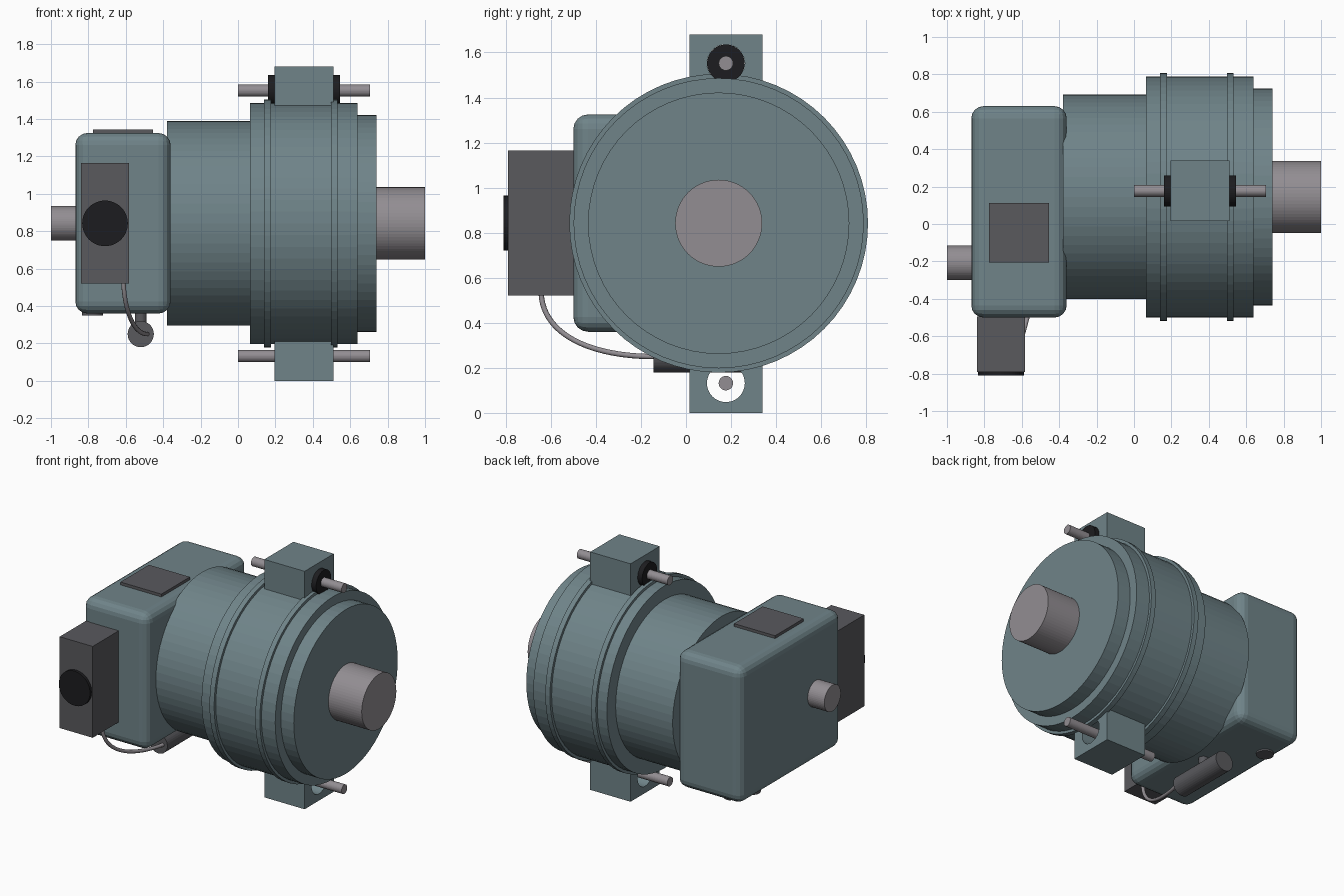
import bpy, bmesh
from math import cos, sin, pi
from mathutils import Vector

if "Cube" in bpy.data.objects:
    bpy.data.objects.remove(bpy.data.objects["Cube"])


def material(name, rgb):
    m = bpy.data.materials.new(name)
    m.diffuse_color = (*rgb, 1)
    m.use_nodes = True
    m.node_tree.nodes["Principled BSDF"].inputs["Base Color"].default_value = m.diffuse_color
    return m


PAINT = material("painted_housing", (0.16, 0.23, 0.25))
STEEL = material("steel", (0.29, 0.27, 0.29))
DARK = material("dark_grey", (0.10, 0.10, 0.11))
RUBBER = material("black_rubber", (0.012, 0.012, 0.014))

AXIS_Y, AXIS_Z = 0.145, 0.842      # main axis
MOUNT_Y = 0.177                    # mounting lug centre line


def finish(name, bm, mat):
    bmesh.ops.recalc_face_normals(bm, faces=bm.faces)
    me = bpy.data.meshes.new(name)
    bm.to_mesh(me)
    bm.free()
    me.materials.append(mat)
    ob = bpy.data.objects.new(name, me)
    bpy.context.collection.objects.link(ob)
    return ob


def lathe(name, axis, centre, profile, mat, sides=64):
    """Closed solid turned about 'x', 'y' or 'z'; profile = (position, radius)."""
    bm = bmesh.new()
    rings = []
    for p, r in profile:
        ring = []
        for i in range(sides):
            a, b = r * cos(2 * pi * i / sides), r * sin(2 * pi * i / sides)
            c, d = centre
            co = {"x": (p, c + a, d + b), "y": (c + a, p, d + b), "z": (c + a, d + b, p)}[axis]
            ring.append(bm.verts.new(co))
        rings.append(ring)
    for r0, r1 in zip(rings, rings[1:]):
        for i in range(sides):
            j = (i + 1) % sides
            bm.faces.new((r0[i], r0[j], r1[j], r1[i]))
    bm.faces.new(rings[0])
    bm.faces.new(rings[-1])
    return finish(name, bm, mat)


def box(name, lo, hi, mat, bevel=0):
    bm = bmesh.new()
    bmesh.ops.create_cube(bm, size=1)
    for v in bm.verts:
        v.co = [(l + h) / 2 + c * (h - l) for l, h, c in zip(lo, hi, v.co)]
    ob = finish(name, bm, mat)
    if bevel:
        mod = ob.modifiers.new("rounded_edges", "BEVEL")
        mod.width, mod.segments = bevel, 4
    return ob


# Stepped motor drum with two clamping ribs and the output shaft
main = (AXIS_Y, AXIS_Z)
lathe("motor_drum", "x", main,
      [(-0.38, 0.547), (0.065, 0.547), (0.065, 0.644), (0.64, 0.644),
       (0.64, 0.58), (0.74, 0.58)], PAINT)
for n, x in (("rear", 0.14), ("front", 0.497)):
    lathe(f"{n}_rib", "x", main, [(x, 0.663), (x + 0.036, 0.663)], PAINT)
lathe("output_shaft", "x", main, [(0.73, 0.193), (1.0, 0.193)], STEEL)

# Gearbox with inspection plate, input shaft and drain plug
box("gearbox_housing", (-0.87, -0.5, 0.36), (-0.36, 0.63, 1.325), PAINT, 0.065)
box("top_plate", (-0.775, -0.205, 1.315), (-0.455, 0.113, 1.345), DARK)
lathe("input_shaft", "x", (-0.207, AXIS_Z), [(-1.0, 0.092), (-0.86, 0.092)], STEEL, 48)
lathe("drain_plug", "z", (-0.778, 0.376), [(0.348, 0.057), (0.37, 0.057)], DARK, 32)

# Side control box with round cap
box("control_box", (-0.84, -0.79, 0.52), (-0.582, -0.495, 1.165), DARK)
lathe("control_cap", "y", (-0.711, AXIS_Z), [(-0.81, 0.122), (-0.785, 0.122)], RUBBER, 48)

# Sensor canister slung under the gearbox
lathe("sensor_canister", "y", (-0.52, 0.25), [(-0.145, 0.07), (0.28, 0.07)], DARK, 32)
lathe("sensor_post", "z", (-0.52, 0.07), [(0.26, 0.032), (0.38, 0.032)], DARK, 24)

# Cable from control box to canister
cu = bpy.data.curves.new("sensor_cable", "CURVE")
cu.dimensions = "3D"
cu.bevel_depth, cu.bevel_resolution, cu.resolution_u = 0.012, 3, 24
cu.use_fill_caps = True
sp = cu.splines.new("BEZIER")
sp.bezier_points.add(1)
for bp, co, hand in zip(sp.bezier_points,
                        ((-0.613, -0.643, 0.53), (-0.485, -0.14, 0.25)),
                        ((0.01, 0.01, -0.19), (-0.06, -0.27, 0.0))):
    co, hand = Vector(co), Vector(hand)
    bp.handle_left_type = bp.handle_right_type = "FREE"
    bp.co = co
    if co.z > 0.4:
        bp.handle_right, bp.handle_left = co + hand, co - hand
    else:
        bp.handle_left, bp.handle_right = co + hand, co - hand
cu.materials.append(STEEL)
cable = bpy.data.objects.new("sensor_cable", cu)
bpy.context.collection.objects.link(cable)
bpy.context.view_layer.objects.active = cable
cable.select_set(True)
bpy.ops.object.convert(target="MESH")

# Upper and lower mounting lugs, bored through, with a pin in each
for n, lo, hi, z in (("upper", 1.40, 1.68, 1.552), ("lower", 0.0, 0.28, 0.132)):
    lug = box(f"{n}_lug", (0.195, 0.015, lo), (0.51, 0.34, hi), PAINT)
    bore = lathe(f"{n}_bore_cutter", "x", (MOUNT_Y, z), [(0.1, 0.084), (0.6, 0.084)], PAINT, 48)
    bore.hide_render = True
    bore.hide_set(True)
    mod = lug.modifiers.new("bore", "BOOLEAN")
    mod.operation, mod.object, mod.solver = "DIFFERENCE", bore, "EXACT"
    lathe(f"{n}_pin", "x", (MOUNT_Y, z), [(0.0, 0.032), (0.707, 0.032)], STEEL, 32)

# Rubber bushing fills the upper bore
lathe("upper_bushing", "x", (MOUNT_Y, 1.552), [(0.16, 0.0835), (0.545, 0.0835)], RUBBER, 48)
